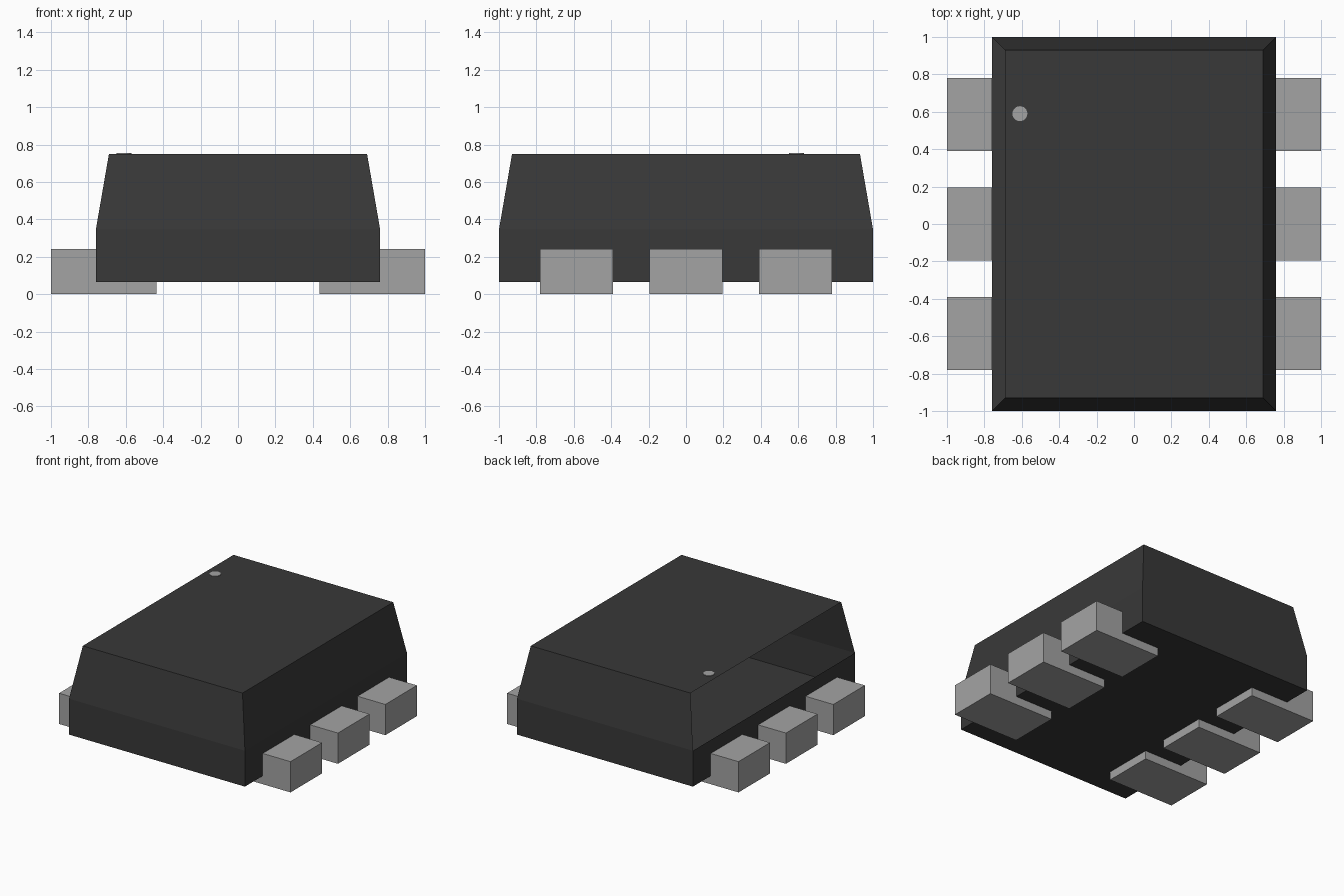
import bpy
import bmesh
from mathutils import Matrix

cube = bpy.data.objects.get("Cube")
if cube:
    bpy.data.objects.remove(cube, do_unlink=True)


def make_material(name, value):
    mat = bpy.data.materials.new(name)
    mat.use_nodes = True
    colour = (value, value, value, 1)
    mat.diffuse_color = colour
    mat.node_tree.nodes["Principled BSDF"].inputs["Base Color"].default_value = colour
    return mat


def make_object(name, bm, mat):
    mesh = bpy.data.meshes.new(name)
    bm.to_mesh(mesh)
    bm.free()
    mesh.materials.append(mat)
    obj = bpy.data.objects.new(name, mesh)
    bpy.context.collection.objects.link(obj)
    return obj


black = make_material("black plastic", 0.04)
grey = make_material("grey metal", 0.37)

BOTTOM, SHOULDER, TOP = 0.065, 0.345, 0.75
HALF_X, HALF_Y, TAPER = 0.76, 1.0, 0.07

# Hollow package body: straight base, tapered upper half, open slope on the -x side
bm = bmesh.new()
rings = []
for z, inset in ((BOTTOM, 0), (SHOULDER, 0), (TOP, TAPER)):
    x, y = HALF_X - inset, HALF_Y - inset
    rings.append([bm.verts.new((sx * x, sy * y, z))
                  for sx, sy in ((-1, -1), (1, -1), (1, 1), (-1, 1))])
bm.faces.new(reversed(rings[0]))
bm.faces.new(rings[2])
for level, (low, high) in enumerate(zip(rings, rings[1:])):
    for i in range(4):
        j = (i + 1) % 4
        if level == 1 and i == 3:
            continue
        bm.faces.new((low[i], low[j], high[j], high[i]))
make_object("package_body", bm, black)

# L-shaped leads: a block outside the wall with a foot reaching under the body
LEAD_PROFILE = ((0.435, 0), (1.0, 0), (1.0, 0.24), (HALF_X, 0.24),
                (HALF_X, BOTTOM), (0.435, BOTTOM))
LEAD_HALF = 0.195
for side, side_name in ((1, "left"), (-1, "right")):
    for y, place in ((-0.585, "front"), (0, "middle"), (0.585, "back")):
        bm = bmesh.new()
        face = bm.faces.new([bm.verts.new((side * x, y - LEAD_HALF, z))
                             for x, z in LEAD_PROFILE])
        sweep = bmesh.ops.extrude_face_region(bm, geom=[face])
        moved = [v for v in sweep["geom"] if isinstance(v, bmesh.types.BMVert)]
        bmesh.ops.translate(bm, verts=moved, vec=(0, 2 * LEAD_HALF, 0))
        bmesh.ops.recalc_face_normals(bm, faces=bm.faces)
        make_object(f"{place}_{side_name}_lead", bm, grey)

# Pin marker dot on the top
bm = bmesh.new()
bmesh.ops.create_cone(bm, cap_ends=True, segments=24, radius1=0.04, radius2=0.04,
                      depth=0.004, matrix=Matrix.Translation((-0.61, 0.59, TOP + 0.002)))
make_object("pin_marker", bm, grey)
